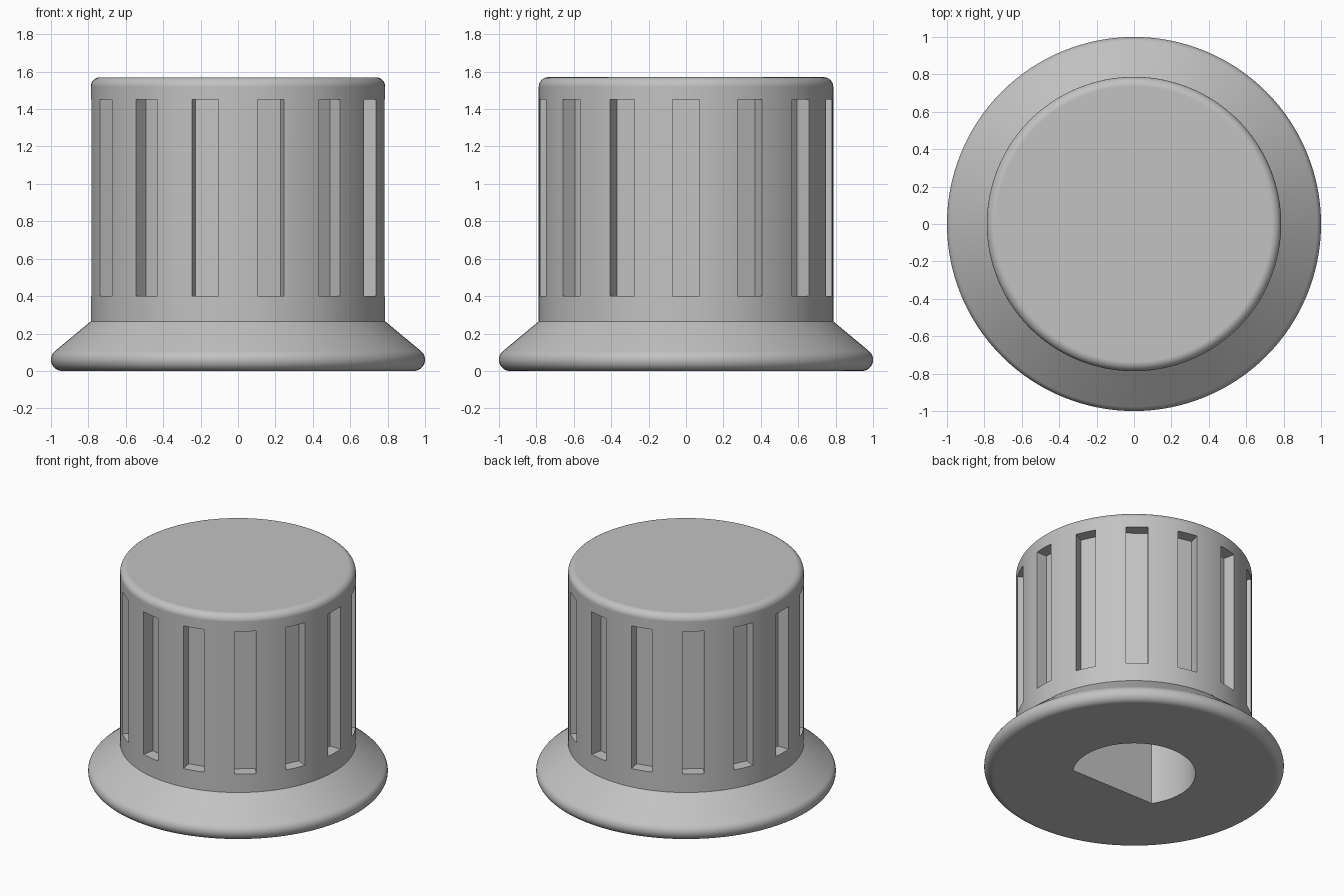
import bpy, bmesh, math

if "Cube" in bpy.data.objects:
    bpy.data.objects.remove(bpy.data.objects["Cube"])

SEGMENTS = 128
SLOTS = 14

grey = bpy.data.materials.new("grey plastic")
grey.diffuse_color = (0.54, 0.54, 0.54, 1)
grey.use_nodes = True
grey.node_tree.nodes["Principled BSDF"].inputs["Base Color"].default_value = grey.diffuse_color


def make_object(name, bm):
    bmesh.ops.recalc_face_normals(bm, faces=bm.faces[:])
    mesh = bpy.data.meshes.new(name)
    bm.to_mesh(mesh)
    bm.free()
    mesh.materials.append(grey)
    obj = bpy.data.objects.new(name, mesh)
    bpy.context.collection.objects.link(obj)
    return obj


def arc(cx, cz, r, start, end, steps):
    """Points of an arc in the (radius, height) plane, angles in degrees."""
    angles = [math.radians(start + (end - start) * i / steps) for i in range(steps + 1)]
    return [(cx + r * math.cos(a), cz + r * math.sin(a)) for a in angles]


def loft(bm, rings):
    """Skin a stack of closed point rings and cap both ends."""
    loops = [[bm.verts.new(p) for p in ring] for ring in rings]
    for a, b in zip(loops, loops[1:]):
        for i in range(len(a)):
            j = (i + 1) % len(a)
            bm.faces.new((a[i], a[j], b[j], b[i]))
    bm.faces.new(loops[0][::-1])
    bm.faces.new(loops[-1])


def cut(target, cutter):
    """Subtract the cutter, then discard it."""
    mod = target.modifiers.new("cut", 'BOOLEAN')
    mod.operation = 'DIFFERENCE'
    mod.solver = 'EXACT'
    mod.object = cutter
    cutter.hide_render = True
    bpy.context.view_layer.objects.active = target
    bpy.ops.object.modifier_apply(modifier=mod.name)
    bpy.data.objects.remove(cutter)


# Knob body: flared skirt with a rounded rim, straight grip, rounded top edge
profile = arc(0.94, 0.06, 0.06, -90, 50, 14)
profile += [(0.787, 0.265)]
profile += arc(0.737, 1.52, 0.05, 0, 90, 10)
turns = [2 * math.pi * i / SEGMENTS for i in range(SEGMENTS)]
bm = bmesh.new()
loft(bm, [[(r * math.cos(t), r * math.sin(t), z) for t in turns] for r, z in profile])
knob = make_object("knob_body", bm)

# Grip slots: flat-floored grooves around the side
bm = bmesh.new()
for i in range(SLOTS):
    a = 2 * math.pi * i / SLOTS
    c, s = math.cos(a), math.sin(a)
    corners = [(0.70, -0.0725), (0.90, -0.0725), (0.90, 0.0725), (0.70, 0.0725)]
    loft(bm, [[(x * c - y * s, x * s + y * c, z) for x, y in corners] for z in (0.40, 1.45)])
cut(knob, make_object("slot_cutter", bm))

# D-shaped shaft hole in the underside, flat side to the front
start = -math.asin(0.225 / 0.41)
sweep = math.pi - 2 * start
outline = [(0.41 * math.cos(start + sweep * i / 64), 0.41 * math.sin(start + sweep * i / 64))
           for i in range(65)]
bm = bmesh.new()
loft(bm, [[(x, y, z) for x, y in outline] for z in (-0.2, 1.1)])
cut(knob, make_object("shaft_hole_cutter", bm))

# Smooth round surfaces, keeping slot and hole edges crisp
bpy.ops.object.select_all(action='DESELECT')
knob.select_set(True)
bpy.context.view_layer.objects.active = knob
bpy.ops.object.shade_smooth_by_angle(angle=math.radians(25))
weighted = knob.modifiers.new("flat_face_normals", 'WEIGHTED_NORMAL')
weighted.keep_sharp = True
